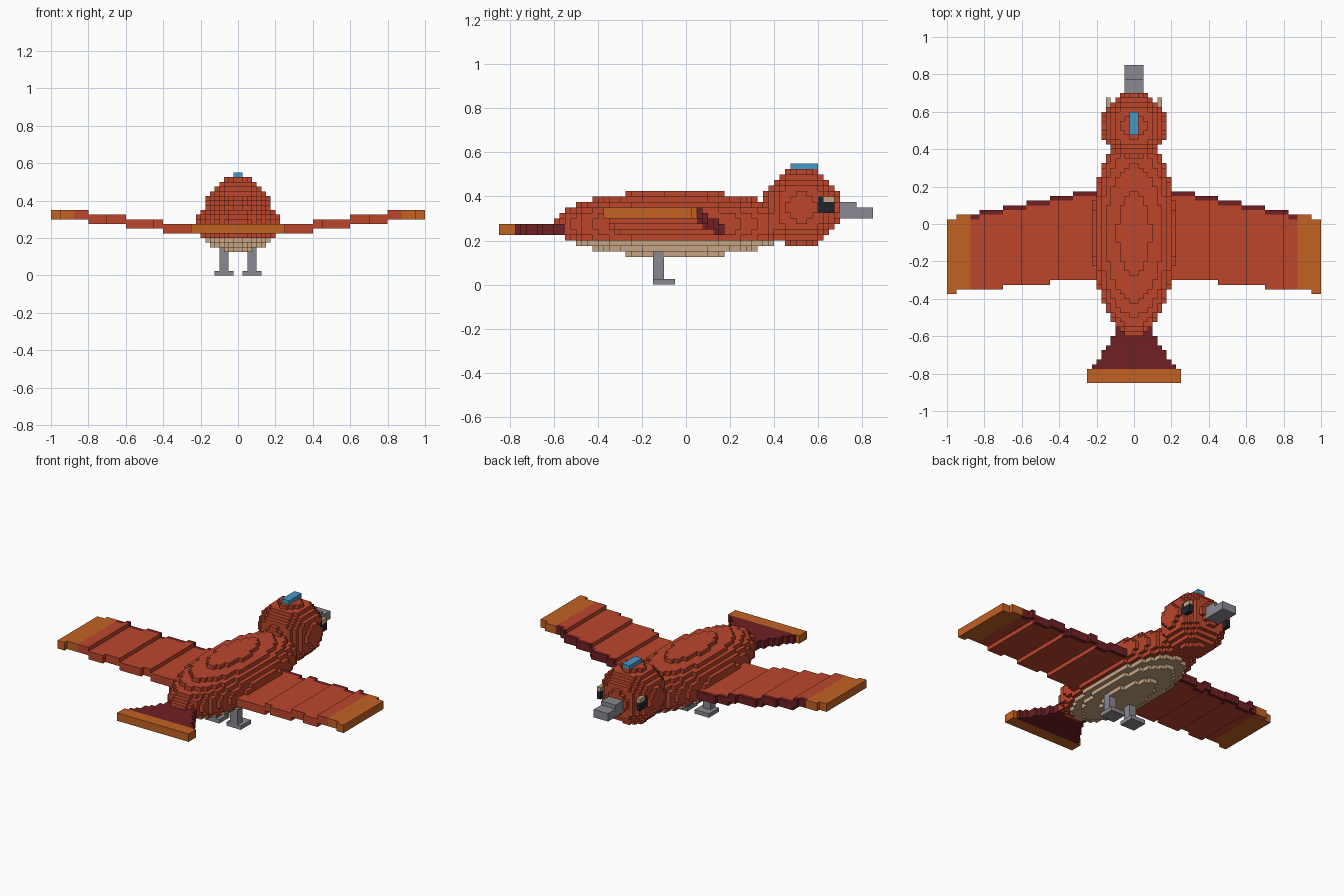
import bpy
import bmesh
from math import floor
from mathutils import Vector

cube = bpy.data.objects.get("Cube")
if cube:
    bpy.data.objects.remove(cube, do_unlink=True)

V = 0.025  # edge of one block


def material(name, hex_code):
    """Flat material from an sRGB hex string."""
    srgb = [int(hex_code[i:i + 2], 16) / 255 for i in (0, 2, 4)]
    col = [((c + 0.055) / 1.055) ** 2.4 if c > 0.04 else c / 12.92 for c in srgb] + [1]
    m = bpy.data.materials.new(name)
    m.use_nodes = True
    m.diffuse_color = col
    bsdf = m.node_tree.nodes["Principled BSDF"]
    bsdf.inputs["Base Color"].default_value = col
    bsdf.inputs["Roughness"].default_value = 0.9
    return m


RED = material("feather red", "BC462C")
DARK = material("dark red", "702024")
ORANGE = material("tip orange", "C26222")
CREAM = material("belly cream", "C6A583")
GREY = material("beak grey", "8B8991")
BLUE = material("crest blue", "4699C6")
BLACK = material("eye black", "20242A")

taken = {}  # block -> part name, the first part to claim a block keeps it
parts = {}  # part name -> {block: material}


def cells(lo, hi):
    """All grid blocks between two corners."""
    a = [round(c / V) for c in lo]
    b = [round(c / V) for c in hi]
    return [(i, j, k) for i in range(a[0], b[0])
            for j in range(a[1], b[1]) for k in range(a[2], b[2])]


def centre(cell):
    return Vector([(c + 0.5) * V for c in cell])


def claim(name, blocks, paint):
    """Give blocks to a part; paint is a material or a rule on the centre."""
    for b in blocks:
        if b not in taken:
            taken[b] = name
            colour = paint(centre(b)) if callable(paint) else paint
            parts.setdefault(name, {})[b] = colour


def box(name, lo, hi, paint):
    claim(name, cells(lo, hi), paint)


def pair(name, lo, hi, paint):
    """Box on the left (+x) and its mirror on the right."""
    box("left_" + name, lo, hi, paint)
    box("right_" + name, (-hi[0], lo[1], lo[2]), (-lo[0], hi[1], hi[2]), paint)


def ellipsoid(name, mid, radii, paint):
    mid, radii = Vector(mid), Vector(radii)
    inside = []
    for b in cells(mid - radii - Vector((V, V, V)), mid + radii + Vector((V, V, V))):
        d = centre(b) - mid
        if sum((d[i] / radii[i]) ** 2 for i in range(3)) <= 1:
            inside.append(b)
    claim(name, inside, paint)


# Eyes with a pale highlight, crest and stepped beak
pair("eye_highlight", (0.125, 0.625, 0.375), (0.15, 0.675, 0.4), CREAM)
pair("eye", (0.125, 0.6, 0.325), (0.15, 0.675, 0.4), BLACK)
box("crest", (-0.025, 0.475, 0.525), (0.025, 0.6, 0.55), BLUE)
box("beak", (-0.05, 0.7, 0.3), (0.05, 0.775, 0.375), GREY)
box("beak", (-0.05, 0.775, 0.3), (0.05, 0.85, 0.35), GREY)

# Round head and long body with a pale belly
ellipsoid("head", (0, 0.525, 0.35), (0.175, 0.175, 0.175), RED)
ellipsoid("body", (0, -0.05, 0.275), (0.225, 0.55, 0.15),
          lambda p: CREAM if p.z < 0.2 else RED)


# Wings: columns that rise outward, with stepped leading and trailing edges
def wing_edges(x):
    lead = 0.175 - V * max(0, floor((x - 0.2) / 0.125))
    trail = -0.3 - V * max(0, floor((x - 0.2) / 0.25))
    return trail, lead


def wing_paint(p):
    if abs(p.x) > 0.875:
        return ORANGE
    return DARK if p.y > wing_edges(abs(p.x))[1] - V else RED


for i in range(4, 40):
    x = (i + 0.5) * V
    trail, lead = wing_edges(x)
    base = 0.225 + V * max(0, floor(x / 0.2) - 1)
    pair("wing", (i * V, trail, base), (i * V + V, lead, base + 0.05), wing_paint)

# Fanned tail with a tip band
for i in range(-2, 9):
    half = 0.1 + V * max(0, int(i * 0.63))
    y = -0.55 - i * V
    box("tail", (-half, y - V, 0.225), (half, y, 0.275), DARK)
box("tail_tip", (-0.25, -0.85, 0.225), (0.25, -0.775, 0.275), ORANGE)

# Legs and flat feet
pair("leg", (0.05, -0.15, 0.025), (0.1, -0.1, 0.15), GREY)
pair("foot", (0.025, -0.15, 0), (0.125, -0.05, 0.025), GREY)

# Turn every part into a mesh of its exposed block faces
for name, blocks in parts.items():
    bm = bmesh.new()
    verts = {}
    mats = []
    for b, mat in blocks.items():
        if mat not in mats:
            mats.append(mat)
        for axis in range(3):
            for side in (0, 1):
                n = list(b)
                n[axis] += 2 * side - 1
                if tuple(n) in taken:
                    continue
                ring = []
                for u, w in ((0, 0), (1, 0), (1, 1), (0, 1)):
                    c = list(b)
                    c[axis] += side
                    c[(axis + 1) % 3] += u
                    c[(axis + 2) % 3] += w
                    c = tuple(c)
                    if c not in verts:
                        verts[c] = bm.verts.new([t * V for t in c])
                    ring.append(verts[c])
                face = bm.faces.new(ring if side else ring[::-1])
                face.material_index = mats.index(mat)
    mesh = bpy.data.meshes.new(name)
    bm.to_mesh(mesh)
    bm.free()
    for mat in mats:
        mesh.materials.append(mat)
    bpy.context.scene.collection.objects.link(bpy.data.objects.new(name, mesh))
